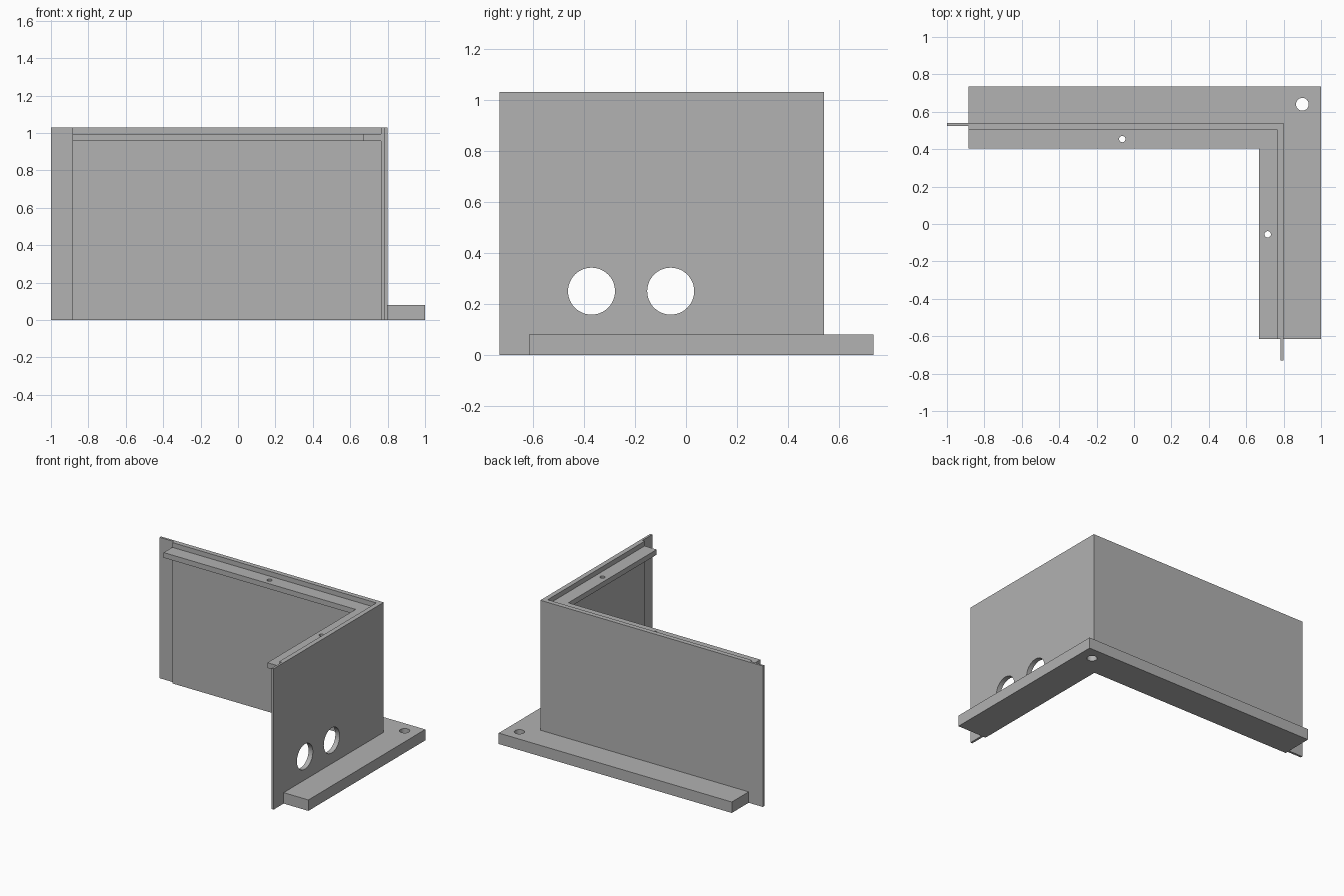
import bpy
import bmesh
from mathutils import Matrix

default = bpy.data.objects.get("Cube")
if default:
    bpy.data.objects.remove(default, do_unlink=True)

grey = bpy.data.materials.new("plain grey")
grey.use_nodes = True
colour = (0.445, 0.445, 0.445, 1)
grey.diffuse_color = colour
grey.node_tree.nodes["Principled BSDF"].inputs["Base Color"].default_value = colour

END_X, END_Y = -0.885, -0.615     # free ends of the two arms
TOP = 1.03


def add_object(name, bm):
    bmesh.ops.recalc_face_normals(bm, faces=bm.faces)
    mesh = bpy.data.meshes.new(name)
    bm.to_mesh(mesh)
    bm.free()
    obj = bpy.data.objects.new(name, mesh)
    obj.data.materials.append(grey)
    bpy.context.collection.objects.link(obj)
    return obj


def extrude_profile(name, points, z0, z1):
    bm = bmesh.new()
    face = bm.faces.new([bm.verts.new((x, y, z0)) for x, y in points])
    result = bmesh.ops.extrude_face_region(bm, geom=[face])
    verts = [v for v in result["geom"] if isinstance(v, bmesh.types.BMVert)]
    bmesh.ops.translate(bm, verts=verts, vec=(0, 0, z1 - z0))
    return add_object(name, bm)


def corner_strip(name, outer, inner, z0, z1):
    (ox, oy), (ix, iy) = outer, inner
    points = [(END_X, oy), (ox, oy), (ox, END_Y),
              (ix, END_Y), (ix, iy), (END_X, iy)]
    return extrude_profile(name, points, z0, z1)


def drill(target, centre, radius, axis="Z"):
    bm = bmesh.new()
    turn = Matrix.Rotation(1.5707963, 4, "Y") if axis == "X" else Matrix()
    bmesh.ops.create_cone(bm, cap_ends=True, segments=48, radius1=radius,
                          radius2=radius, depth=0.3,
                          matrix=Matrix.Translation(centre) @ turn)
    cutter = add_object("hole_cutter", bm)
    cutter.hide_render = True
    mod = target.modifiers.new("hole", "BOOLEAN")
    mod.operation = "DIFFERENCE"
    mod.solver = "EXACT"
    mod.object = cutter
    bpy.context.view_layer.objects.active = target
    bpy.ops.object.modifier_apply(modifier=mod.name)
    bpy.data.objects.remove(cutter, do_unlink=True)


# Corner walls, with a thin overlap lip on each free end
wall_out, wall_in, lip = (0.8, 0.54), (0.765, 0.505), 0.016
wx, wy = wall_out
walls = extrude_profile("corner_walls", [
    (-1, wy), (wx, wy), (wx, -0.73), (wx - lip, -0.73), (wx - lip, END_Y),
    (wall_in[0], END_Y), wall_in, (END_X, wall_in[1]),
    (END_X, wy - lip), (-1, wy - lip)], 0, TOP)
for y in (-0.37, -0.06):
    drill(walls, (0.78, y, 0.25), 0.092, "X")

# Outer foot flange with a fixing hole at the corner
flange = corner_strip("foot_flange", (1, 0.735), wall_out, 0, 0.08)
drill(flange, (0.9, 0.64, 0.04), 0.034)

# Inner ledge just below the top edge, with one screw hole per arm
ledge = corner_strip("lid_ledge", wall_in, (0.668, 0.405), 0.957, 0.995)
for x, y in ((-0.063, 0.454), (0.715, -0.055)):
    drill(ledge, (x, y, 0.976), 0.017)
